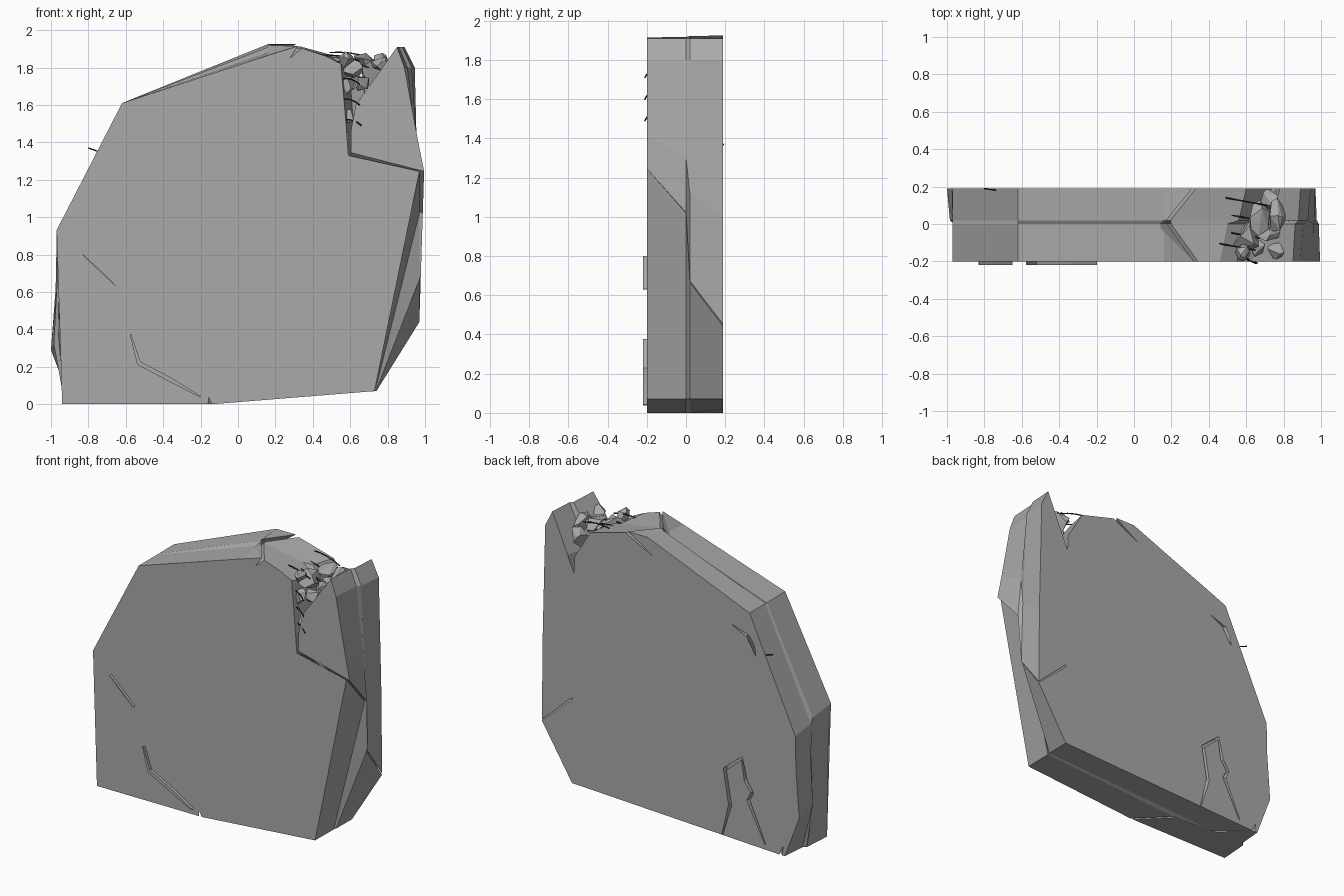
import bpy, bmesh, random
from mathutils import Vector

random.seed(4)
old = bpy.data.objects.get("Cube")
if old:
    bpy.data.objects.remove(old)


def material(name, rgb):
    m = bpy.data.materials.new(name)
    m.use_nodes = True
    m.diffuse_color = (*rgb, 1)
    m.node_tree.nodes["Principled BSDF"].inputs["Base Color"].default_value = (*rgb, 1)
    return m


concrete = material("grey concrete", (0.4, 0.4, 0.4))
rust = material("dark red rust", (0.1, 0.008, 0.012))


def add_object(name, bm, mat):
    bmesh.ops.recalc_face_normals(bm, faces=bm.faces)
    me = bpy.data.meshes.new(name)
    bm.to_mesh(me)
    bm.free()
    ob = bpy.data.objects.new(name, me)
    bpy.context.collection.objects.link(ob)
    if mat:
        me.materials.append(mat)
    return ob


def loft(name, rings, mat=concrete):
    """Join equal-length rings of points and cap both ends."""
    bm = bmesh.new()
    rows = [[bm.verts.new(p) for p in ring] for ring in rings]
    n = len(rows[0])
    for a, b in zip(rows, rows[1:]):
        for i in range(n):
            j = (i + 1) % n
            bm.faces.new((a[i], a[j], b[j], b[i]))
    caps = [bm.faces.new(rows[0]), bm.faces.new(rows[-1])]
    bmesh.ops.triangulate(bm, faces=caps)
    return add_object(name, bm, mat)


FRONT, BACK = -0.2, 0.19
# depth and how far the outline has moved from its front to its back shape
LAYERS = ((FRONT, 0), (0.0, 0.28), (0.02, 0.72), (BACK, 1))


def slab(name, pairs, kink=()):
    """Slab from (front x, front z, back x, back z) rows with a stepped fracture inside."""
    rings = []
    for y, t in LAYERS:
        ring = []
        for i, (fx, fz, bx, bz) in enumerate(pairs):
            x, z = fx + (bx - fx) * t, fz + (bz - fz) * t
            if i in kink and 0 < t < 1:
                x -= 0.14
            ring.append((x, y, max(z, 0)))
        rings.append(ring)
    return loft(name, rings)


# Long fracture shared by the left slab and the main slab
fracture = [
    (-0.16, 0, -0.87, 0), (-0.36, 0.39, -0.99, 0.28), (-0.31, 0.82, -0.95, 0.8),
    (-0.045, 1.22, -0.82, 1.12), (-0.2, 1.34, -0.73, 1.27), (-0.365, 1.53, -0.62, 1.45),
    (-0.09, 1.57, -0.215, 1.59), (0.32, 1.915, 0.31, 1.925)]
left_slab = slab("left_slab", fracture + [
    (0.16, 1.865, 0.16, 1.925), (-0.62, 1.61, -0.62, 1.61), (-0.97, 0.93, -0.97, 0.85),
    (-0.95, 0.68, -0.975, 0.62), (-0.945, 0.4, -1.0, 0.29), (-0.94, 0, -0.89, 0)],
    kink=(len(fracture) - 1,))

shifted = [(a + 0.022, b - 0.012, c + 0.022, d - 0.012) for a, b, c, d in fracture]
main_slab = slab("main_slab", shifted + [
    (0.46, 1.865, 0.6, 1.84), (0.55, 1.82, 0.72, 1.64), (0.58, 1.47, 0.74, 1.15),
    (0.59, 1.33, 0.44, 0.91), (0.97, 1.245, 0.97, 0.44), (0.73, 0.07, 0.74, 0.07)],
    kink=(len(fracture) - 1,))

# Broken upper corner
corner_chunk = slab("corner_chunk", [
    (0.605, 1.345, 0.46, 0.915), (0.605, 1.47, 0.755, 1.16), (0.63, 1.6, 0.78, 1.64),
    (0.85, 1.91, 0.89, 1.91), (0.89, 1.8, 0.945, 1.8), (0.96, 1.42, 0.965, 1.0),
    (0.995, 1.245, 0.97, 0.45)])


# Shallow surface cracks
def groove(name, target, path, y, width):
    """Cut tapering wedges along a path on the face at depth y."""
    inward = 0.04 if y < 0 else -0.04
    last = len(path) - 1
    pts = [Vector(p) for p in path]
    outline = []
    for side in (1, -1):
        row = []
        for i, p in enumerate(pts):
            d = (pts[min(i + 1, last)] - pts[max(i - 1, 0)]).normalized()
            w = width * (0.15 if i in (0, last) else 0.5) * side
            row.append((p.x - d.y * w, p.y + d.x * w))
        outline += row if side == 1 else row[::-1]
    rings = [[(x, y + s * inward, z) for x, z in outline] for s in (-0.5, 1)]
    cutter = loft(name, rings, None)
    cutter.hide_render = True
    cutter.hide_set(True)
    cutter.display_type = 'WIRE'
    mod = target.modifiers.new(name, 'BOOLEAN')
    mod.operation = 'DIFFERENCE'
    mod.solver = 'EXACT'
    mod.object = cutter


groove("front_crack_cutter", left_slab, [(-0.83, 0.8), (-0.74, 0.715), (-0.65, 0.63)], FRONT, 0.008)
groove("branch_crack_cutter", left_slab,
       [(-0.575, 0.375), (-0.53, 0.22), (-0.36, 0.13), (-0.2, 0.04)], FRONT, 0.024)
groove("back_crack_cutter", main_slab,
       [(-0.41, 0.02), (-0.47, 0.24), (-0.43, 0.48), (-0.56, 0.59), (-0.59, 0.44),
        (-0.64, 0.37), (-0.61, 0.31), (-0.74, 0.04)], BACK, 0.024)


# Rubble wedged in the gap
def rock(name, centre, size):
    bm = bmesh.new()
    for _ in range(14):
        v = Vector([random.gauss(0, 1) for _ in range(3)]).normalized()
        bm.verts.new(Vector(centre) + Vector([a * b for a, b in zip(v, size)]))
    hull = bmesh.ops.convex_hull(bm, input=bm.verts)
    loose = [g for g in hull["geom_interior"] if isinstance(g, bmesh.types.BMVert)]
    bmesh.ops.delete(bm, geom=loose, context='VERTS')
    return add_object(name, bm, concrete)


rubble = [
    ((0.59, -0.07, 1.8), (0.09, 0.1, 0.06)), ((0.67, 0.03, 1.83), (0.06, 0.1, 0.06)),
    ((0.72, -0.06, 1.77), (0.07, 0.08, 0.07)), ((0.76, 0.04, 1.82), (0.05, 0.1, 0.06)),
    ((0.76, -0.14, 1.82), (0.05, 0.05, 0.05)), ((0.58, -0.15, 1.84), (0.04, 0.05, 0.05)),
    ((0.73, 0.13, 1.76), (0.06, 0.06, 0.08)), ((0.59, -0.15, 1.7), (0.035, 0.04, 0.06)),
    ((0.66, -0.13, 1.72), (0.05, 0.05, 0.05)), ((0.595, -0.15, 1.54), (0.03, 0.04, 0.04)),
    ((0.69, 0.06, 1.62), (0.06, 0.08, 0.08))]
for i, (centre, size) in enumerate(rubble):
    rock(f"rubble_{i + 1}", centre, size)


# Bent reinforcing rods
def rod(name, points):
    curve = bpy.data.curves.new(name, 'CURVE')
    curve.dimensions = '3D'
    curve.bevel_depth = 0.004
    curve.bevel_resolution = 1
    curve.use_fill_caps = True
    curve.materials.append(rust)
    spline = curve.splines.new('POLY')
    spline.points.add(len(points) - 1)
    for p, co in zip(spline.points, points):
        p.co = (*co, 1)
    bpy.context.collection.objects.link(bpy.data.objects.new(name, curve))


starts = [(0.49, 0.14, 1.88), (0.45, 0.06, 1.85), (0.48, -0.04, 1.83), (0.43, -0.1, 1.865),
          (0.56, -0.17, 1.74), (0.56, -0.17, 1.63), (0.57, -0.17, 1.52)]
for i, (x, y, z) in enumerate(starts):
    length = 0.22 if z > 1.8 else 0.09
    rod(f"rod_{i + 1}", [(x + length * t, y - 0.04 * t, z + 0.02 * t - 0.05 * t * t)
                         for t in (0, 0.25, 0.5, 0.75, 1)])
rod("rear_rod", [(-0.8, 0.19, 1.37), (-0.73, 0.18, 1.345), (-0.69, 0.15, 1.34)])
